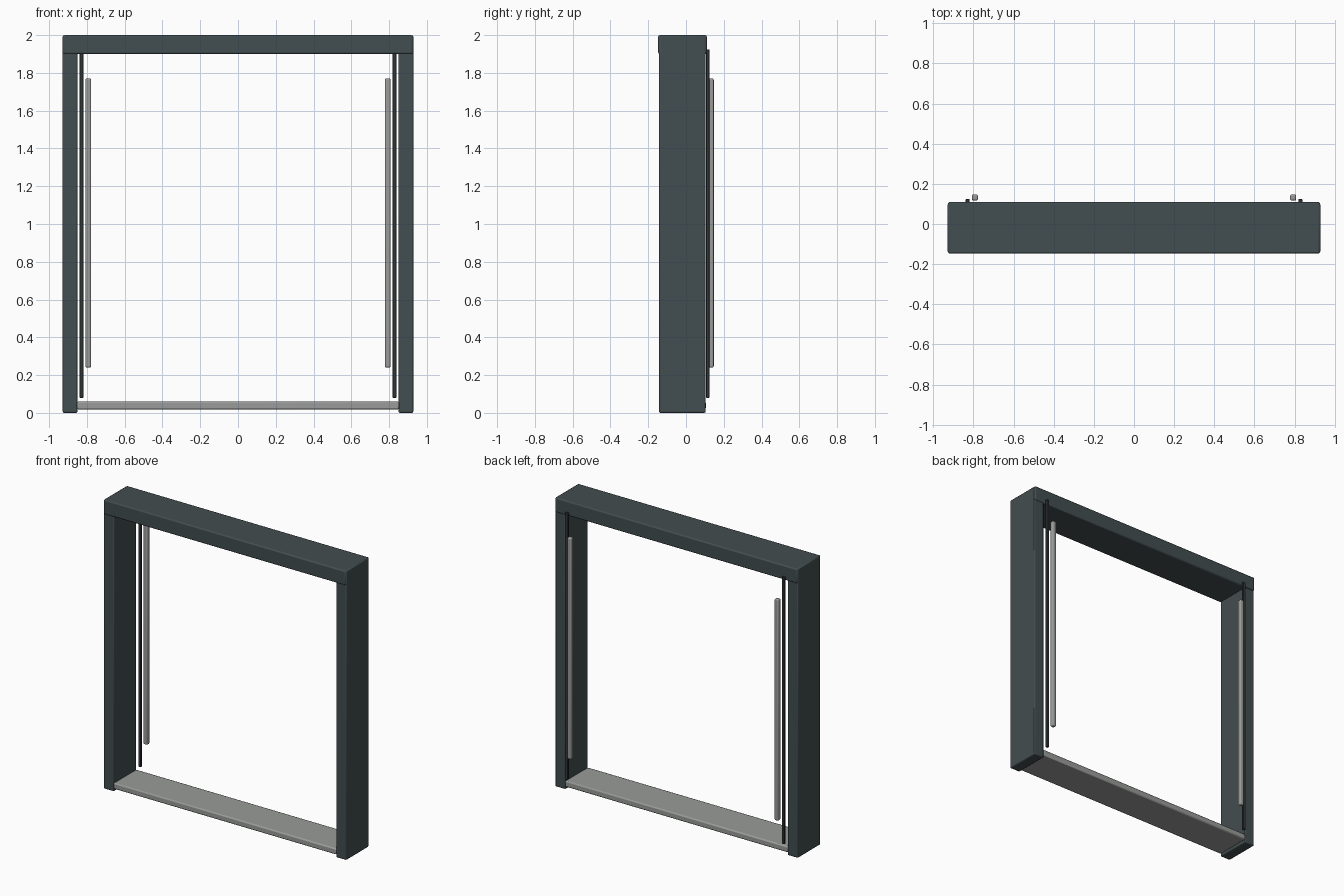
import bpy, bmesh
from mathutils import Vector

if "Cube" in bpy.data.objects:
    bpy.data.objects.remove(bpy.data.objects["Cube"])


def material(name, rgb):
    m = bpy.data.materials.new(name)
    m.diffuse_color = (*rgb, 1)
    m.use_nodes = True
    m.node_tree.nodes["Principled BSDF"].inputs["Base Color"].default_value = m.diffuse_color
    return m


SLATE = material("slate_paint", (0.055, 0.075, 0.08))
DARK = material("dark_seal", (0.03, 0.037, 0.04))
METAL = material("brushed_metal", (0.32, 0.33, 0.32))


def box(name, lo, hi, mat, bevel, segments=2):
    """Rounded box spanning two opposite corners."""
    lo, hi = Vector(lo), Vector(hi)
    mesh = bpy.data.meshes.new(name)
    bm = bmesh.new()
    bmesh.ops.create_cube(bm, size=1)
    bmesh.ops.scale(bm, vec=hi - lo, verts=bm.verts)
    bmesh.ops.translate(bm, vec=(lo + hi) / 2, verts=bm.verts)
    bm.to_mesh(mesh)
    bm.free()
    mesh.materials.append(mat)
    obj = bpy.data.objects.new(name, mesh)
    bpy.context.collection.objects.link(obj)
    mod = obj.modifiers.new("rounded_edges", "BEVEL")
    mod.width = bevel
    mod.segments = segments
    bpy.ops.object.select_all(action='DESELECT')
    obj.select_set(True)
    bpy.context.view_layer.objects.active = obj
    bpy.ops.object.shade_smooth_by_angle()
    return obj


def pair(name, lo, hi, mat, bevel, segments=2):
    """Matching boxes on the right and left sides."""
    box("right_" + name, lo, hi, mat, bevel, segments)
    box("left_" + name, (-hi[0], lo[1], lo[2]), (-lo[0], hi[1], hi[2]),
        mat, bevel, segments)


# Frame: two full-height jambs and the header across the top
pair("jamb", (0.85, -0.143, 0.0), (0.928, 0.104, 1.999), SLATE, 0.007)
box("header", (-0.926, -0.147, 1.90), (0.926, 0.11, 2.0), SLATE, 0.008)

# Threshold between the jambs
box("sill", (-0.853, -0.144, 0.018), (0.853, 0.105, 0.06), METAL, 0.008)

# Narrow seals and shorter light bars on the back
pair("seal_strip", (0.819, 0.107, 0.08), (0.839, 0.124, 1.925), DARK, 0.002, 1)
pair("light_bar", (0.777, 0.117, 0.24), (0.808, 0.147, 1.77), METAL, 0.008, 3)
